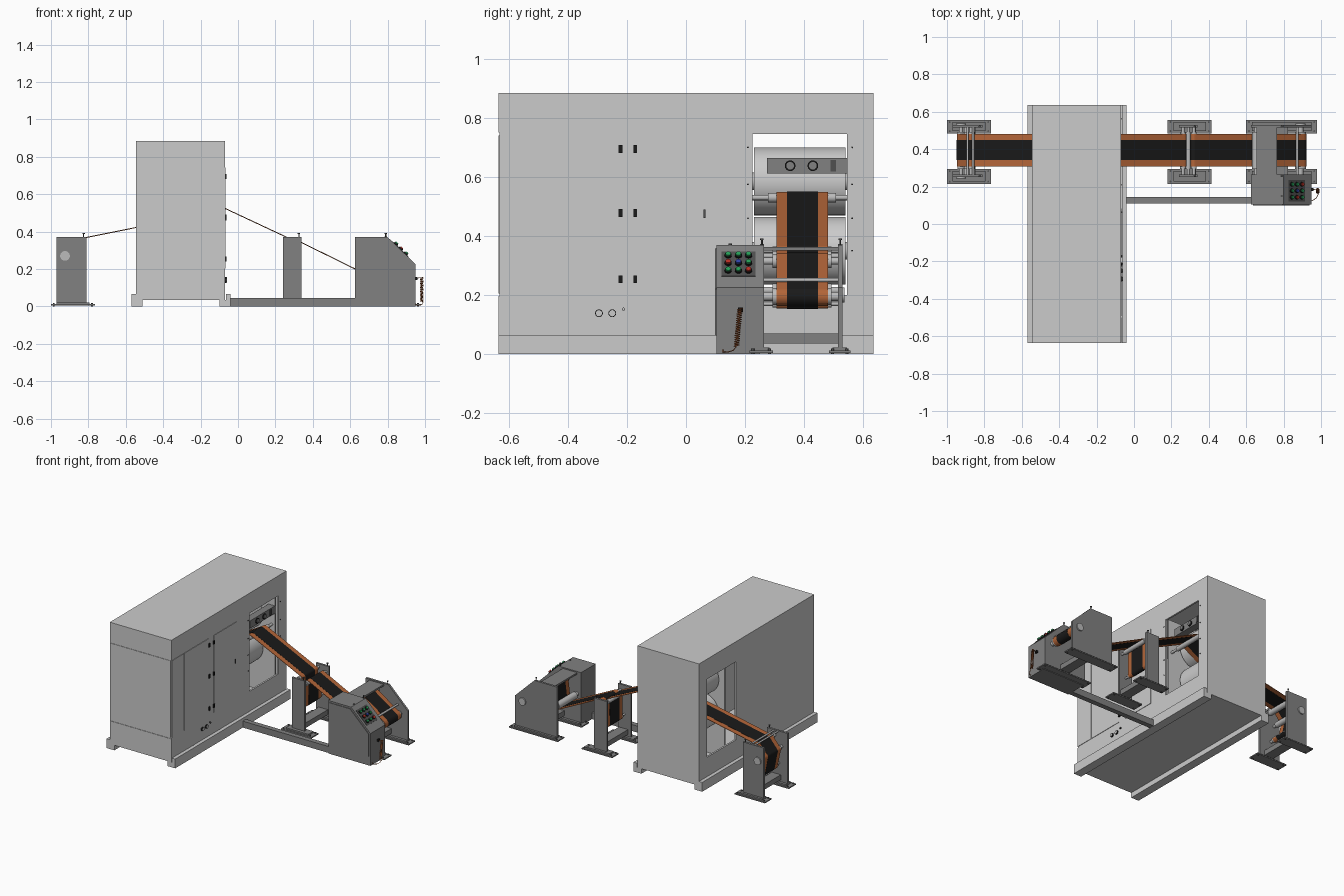
import bpy, bmesh, math
from mathutils import Vector, Matrix

if "Cube" in bpy.data.objects:
    bpy.data.objects.remove(bpy.data.objects["Cube"])


def mat(name, rgb):
    m = bpy.data.materials.new(name)
    m.diffuse_color = (*rgb, 1)
    m.use_nodes = True
    m.node_tree.nodes["Principled BSDF"].inputs["Base Color"].default_value = m.diffuse_color
    return m


ORANGE, BLACK = mat("orange", (0.45, 0.13, 0.04)), mat("black", (0.01, 0.01, 0.01))
GREEN, RED, BLUE = mat("green", (0.02, 0.35, 0.1)), mat("red", (0.5, 0.03, 0.02)), mat("blue", (0.03, 0.06, 0.4))
DARK, STEEL = mat("dark_grey", (0.08, 0.08, 0.08)), mat("steel", (0.5, 0.5, 0.5))
GREY = mat("stand_grey", (0.22, 0.22, 0.22))


def finish(name, bm, m=None):
    bmesh.ops.recalc_face_normals(bm, faces=bm.faces)
    me = bpy.data.meshes.new(name)
    bm.to_mesh(me)
    bm.free()
    ob = bpy.data.objects.new(name, me)
    bpy.context.collection.objects.link(ob)
    if m:
        me.materials.append(m)
    return ob


def box(name, x, y, z, m=None):
    bm = bmesh.new()
    size = Matrix.Diagonal((x[1] - x[0], y[1] - y[0], z[1] - z[0], 1))
    mid = Matrix.Translation((sum(x) / 2, sum(y) / 2, sum(z) / 2))
    bmesh.ops.create_cube(bm, size=1, matrix=mid @ size)
    return finish(name, bm, m)


def cyl(name, p, axis, r, length, m=None, seg=32):
    bm = bmesh.new()
    rot = Vector(axis).to_track_quat('Z', 'Y').to_matrix().to_4x4()
    bmesh.ops.create_cone(bm, cap_ends=True, segments=seg, radius1=r, radius2=r,
                          depth=length, matrix=Matrix.Translation(p) @ rot)
    for f in bm.faces:
        f.smooth = len(f.verts) == 4
    for e in bm.edges:
        e.smooth = all(f.smooth for f in e.link_faces)
    return finish(name, bm, m)


def prism(name, pts, y0, y1, m=None):
    """Extrude an x,z profile along y."""
    bm = bmesh.new()
    f = bm.faces.new([bm.verts.new((x, y0, z)) for x, z in pts])
    ext = bmesh.ops.extrude_face_region(bm, geom=[f])["geom"]
    bmesh.ops.translate(bm, vec=(0, y1 - y0, 0), verts=[v for v in ext if isinstance(v, bmesh.types.BMVert)])
    return finish(name, bm, m)


def cut(ob, cutter):
    mod = ob.modifiers.new("cut", 'BOOLEAN')
    mod.operation, mod.solver, mod.object = 'DIFFERENCE', 'EXACT', cutter
    cutter.hide_render = True
    cutter.hide_set(True)


def arc(cx, cz, r, a0, a1, n=10):
    return [(cx + r * math.cos(math.radians(a0 + (a1 - a0) * i / n)),
             cz + r * math.sin(math.radians(a0 + (a1 - a0) * i / n))) for i in range(n + 1)]


def ribbon(name, pts, y0, y1, thick, m):
    bm = bmesh.new()
    rows = [(bm.verts.new((x, y0, z)), bm.verts.new((x, y1, z))) for x, z in pts]
    for a, b in zip(rows, rows[1:]):
        bm.faces.new((a[0], a[1], b[1], b[0]))
    ob = finish(name, bm, m)
    mod = ob.modifiers.new("thickness", 'SOLIDIFY')
    mod.thickness, mod.offset = thick, 0


YC = 0.393  # centre line of the web

# Cabinet: hollow shell with a window through both long walls
body = box("cabinet", (-0.545, -0.07), (-0.632, 0.635), (0.035, 0.885))
cut(body, box("cabinet_hollow_cutter", (-0.533, -0.082), (-0.62, 0.623), (0.047, 0.873)))
cut(body, box("window_cutter", (-0.7, 0.1), (0.225, 0.545), (0.2, 0.745)))
for s, x in ((1, -0.57), (-1, -0.04)):
    prism("base_rail", [(x, 0), (x + s * 0.06, 0), (x + s * 0.06, 0.035), (x + s * 0.025, 0.035),
                        (x + s * 0.025, 0.065), (x, 0.065)], -0.635, 0.635)
box("front_panel", (-0.54, -0.075), (-0.635, -0.63), (0.205, 0.74))
box("front_panel_upper", (-0.545, -0.07), (-0.635, -0.63), (0.75, 0.885))
box("front_panel_lower", (-0.545, -0.07), (-0.635, -0.63), (0.035, 0.197))

# Doors, hinges, ports and window screws on the right wall
for y in ((-0.632, -0.5), (-0.493, -0.223), (-0.17, 0.083)):
    box("door", (-0.072, -0.067), y, (0.203, 0.742))
for y in (-0.222, -0.172):
    for z in (0.253, 0.478, 0.695):
        box("door_hinge", (-0.07, -0.062), (y - 0.006, y + 0.006), (z - 0.013, z + 0.013), BLACK)
box("door_handle", (-0.068, -0.061), (0.06, 0.066), (0.46, 0.49), DARK)
for y, z, r in ((-0.295, 0.138, 0.013), (-0.25, 0.138, 0.013), (-0.212, 0.152, 0.005)):
    cyl("port_ring", (-0.067, y, z), (1, 0, 0), r, 0.012, BLACK)
    cyl("port_core", (-0.066, y, z), (1, 0, 0), r * 0.8, 0.012)
for y in (0.21, 0.563):
    for z in (0.35, 0.46, 0.575, 0.7):
        cyl("window_screw", (-0.069, y, z), (1, 0, 0), 0.003, 0.006, BLACK, 8)

# Rolls, guide and gauge box inside the cabinet
for y in (0.208, 0.55):
    box("roll_frame", (-0.45, -0.1), (y, y + 0.012), (0.05, 0.76))
for z in (0.35, 0.585):
    cyl("press_roll", (-0.3, 0.385, z), (0, 1, 0), 0.115, 0.31, None, 64)
    cyl("press_roll_shaft", (-0.3, 0.385, z), (0, 1, 0), 0.03, 0.37, STEEL)
cyl("guide_roller", (-0.125, YC, 0.53), (0, 1, 0), 0.016, 0.23, STEEL)
cyl("guide_shaft", (-0.125, 0.385, 0.53), (0, 1, 0), 0.009, 0.34, STEEL)
box("gauge_box", (-0.15, -0.1), (0.275, 0.55), (0.612, 0.665), GREY)
for y in (0.353, 0.43):
    cyl("gauge_ring", (-0.098, y, 0.638), (1, 0, 0), 0.018, 0.008, BLACK)
    cyl("gauge_knob", (-0.095, y, 0.638), (1, 0, 0), 0.013, 0.01, GREY)
box("gauge_switch", (-0.102, -0.095), (0.49, 0.508), (0.618, 0.658), DARK)


def stand(name, profile, fx, pin_x):
    """Two side plates on bolted feet, joined by tie bars."""
    mid = sum(fx) / 2
    for y, fy in ((0.25, (0.215, 0.295)), (0.515, (0.485, 0.557))):
        prism(name + "_side_plate", profile, y, y + 0.015, GREY)
        box(name + "_foot", fx, fy, (0.004, 0.012), GREY)
        box(name + "_foot_pad", (fx[0] + 0.03, fx[1] - 0.03), (fy[0] + 0.012, fy[1] - 0.012), (0.01, 0.022), GREY)
        for x in (fx[0] + 0.015, fx[1] - 0.015):
            for by in (fy[0] + 0.012, fy[1] - 0.012):
                cyl(name + "_foot_bolt", (x, by, 0.009), (0, 0, 1), 0.005, 0.018, DARK, 8)
        cyl(name + "_pin", (pin_x, y + 0.0075, 0.375), (0, 0, 1), 0.003, 0.03, DARK, 10)
        cyl(name + "_pin_head", (pin_x, y + 0.0075, 0.389), (0, 0, 1), 0.006, 0.005, DARK, 10)
    box(name + "_tie_bar", (mid - 0.035, mid + 0.035), (0.262, 0.518), (0.035, 0.07), GREY)


def rect(x0, x1, z0, z1):
    return [(x0, z0), (x0, z1), (x1, z1), (x1, z0)]


slant = [(0.625, 0.05), (0.625, 0.37), (0.8, 0.37), (0.95, 0.225), (0.95, 0.05)]
stand("left_stand", rect(-0.97, -0.81, 0.015, 0.372), (-1.0, -0.765), -0.825)
stand("middle_stand", rect(0.24, 0.34, 0.015, 0.372), (0.18, 0.415), 0.325)
stand("end_stand", [(x, 0.015 if z == 0.05 else z) for x, z in slant], (0.6, 0.978), 0.79)
box("end_stand_cover", (0.655, 0.765), (0.262, 0.518), (0.35, 0.362), GREY)

# Web rollers: x, z, radius
for x, z, r in ((-0.87, 0.335, 0.02), (-0.925, 0.27, 0.02), (-0.9, 0.15, 0.02), (0.262, 0.35, 0.016),
                (0.29, 0.17, 0.014), (0.32, 0.332, 0.016), (0.655, 0.215, 0.025), (0.72, 0.315, 0.025),
                (0.89, 0.195, 0.03)):
    cyl("web_roller", (x, YC, z), (0, 1, 0), r - 0.001, 0.2, STEEL)
    cyl("web_roller_shaft", (x, 0.39, z), (0, 1, 0), r * 0.5, 0.27, STEEL, 20)
cyl("end_bar", (0.872, 0.39, 0.251), (0, 1, 0), 0.007, 0.26, STEEL, 16)
for x in (-0.89, -0.86):
    cyl("left_top_bar", (x, 0.39, 0.364), (0, 1, 0), 0.006, 0.27, STEEL, 16)
for y in (0.248, 0.532):
    cyl("left_bearing_cap", (-0.925, y, 0.27), (0, 1, 0), 0.026, 0.012, STEEL)
cyl("end_bearing_cap", (0.89, 0.532, 0.2), (0, 1, 0), 0.026, 0.012, STEEL)

# Web running through all rollers, left to right
path = (arc(-0.9, 0.15, 0.021, 360, 195) + arc(-0.925, 0.27, 0.021, 200, 140) + arc(-0.87, 0.335, 0.021, 140, 100)
        + [(-0.32, 0.467)] + arc(-0.3, 0.585, 0.118, -90, -64, 6) + arc(-0.125, 0.53, 0.018, 118, 68, 6)
        + arc(0.262, 0.35, 0.017, 68, 0) + arc(0.29, 0.17, 0.015, 180, 360) + arc(0.32, 0.332, 0.017, 180, 64)
        + arc(0.655, 0.215, 0.026, -116, -8) + arc(0.72, 0.315, 0.026, 171, 47) + arc(0.89, 0.195, 0.031, 47, -190, 18))
ribbon("web_orange", path, 0.307, 0.482, 0.003, ORANGE)
ribbon("web_black_centre", path, 0.342, 0.448, 0.005, BLACK)

# Control console and its cable duct
box("cable_duct", (-0.05, 0.95), (0.11, 0.145), (0, 0.045), GREY)
box("console_base", (0.625, 0.95), (0.103, 0.25), (0, 0.05), GREY)
prism("console", slant, 0.103, 0.25, GREY)
prism("console_side_panel", [(0.637, 0.062), (0.637, 0.358), (0.795, 0.358), (0.938, 0.22), (0.938, 0.062)],
      0.099, 0.104, GREY)
n, d = Vector((0.695, 0, 0.719)), Vector((0.719, 0, -0.695))
top = Vector((0.8, 0, 0.37))
a, b = top + d * 0.035, top + d * 0.155
prism("button_panel", [(p.x, p.z) for p in (a - n * 0.004, a + n * 0.003, b + n * 0.003, b - n * 0.004)],
      0.12, 0.235, DARK)
rows = ((GREEN, GREEN, GREEN), (RED, BLUE, GREEN), (GREEN, GREEN, RED))
for i, row in enumerate(rows):
    for j, m in enumerate(row):
        p = top + d * (0.057 + 0.037 * i) + Vector((0, 0.143 + 0.0345 * j, 0))
        cyl("button_collar", p + n * 0.005, n, 0.012, 0.008, BLACK, 20)
        cyl("button", p + n * 0.009, n, 0.009, 0.012, m, 20)
cyl("console_lock", (0.79, 0.15, 0.371), (0, 0, 1), 0.006, 0.006, DARK, 16)

# Coiled cable hanging off the console end
pts = [(0.95, 0.185, 0.15)]
for i in range(221):
    t = i / 220
    q = t * 18 * math.tau
    pts.append((0.982 + 0.008 * math.cos(q), 0.183 - 0.012 * t + 0.008 * math.sin(q), 0.155 - 0.13 * t))
pts += [(0.985, 0.16, 0.012), (0.975, 0.14, 0.006), (0.955, 0.125, 0.006), (0.945, 0.125, 0.02)]
cu = bpy.data.curves.new("coiled_cable", 'CURVE')
cu.dimensions, cu.bevel_depth, cu.bevel_resolution = '3D', 0.0018, 1
sp = cu.splines.new('POLY')
sp.points.add(len(pts) - 1)
for p, co in zip(sp.points, pts):
    p.co = (*co, 1)
cu.materials.append(ORANGE)
bpy.context.collection.objects.link(bpy.data.objects.new("coiled_cable", cu))
box("cable_plug", (0.948, 0.96), (0.177, 0.193), (0.142, 0.158), BLACK)
